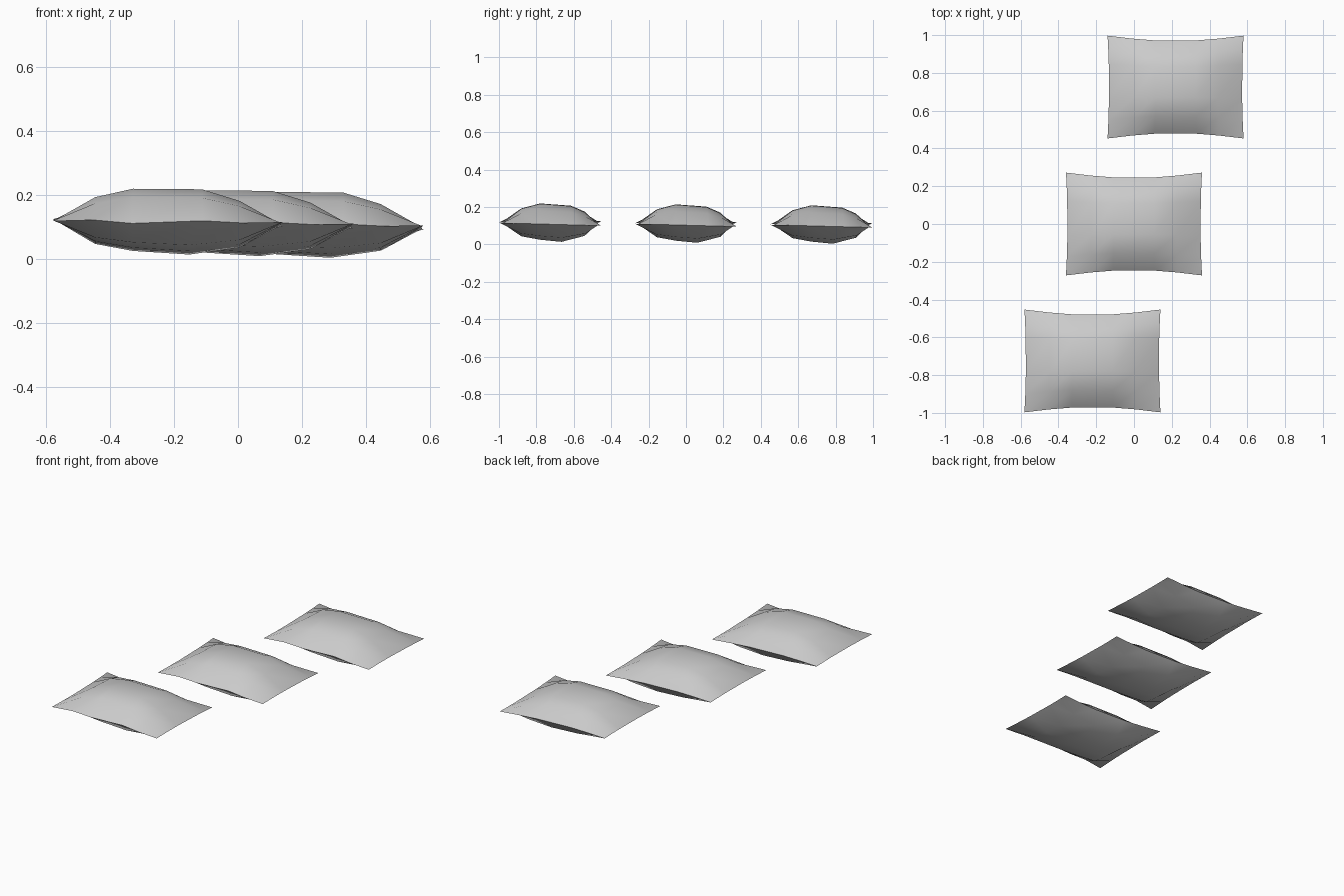
import bpy, bmesh

if "Cube" in bpy.data.objects:
    bpy.data.objects.remove(bpy.data.objects["Cube"])

# grid lines of one pillow and its height profiles (fraction of full thickness)
XT = [-.36, -.23, -.11, .11, .23, .36]
PXT = [0, .70, 1, .98, .60, 0]
YT = [-.27, -.17, -.06, .12, .20, .27]
PYT = [0, .70, 1, .86, .52, 0]
PXB = [0, .66, .88, 1, .74, 0]
PYB = [0, .66, .85, .97, .62, 0]
N = 6


def seam(u, v):
    """Point on the seam surface, sides bowed in between the pointed corners."""
    x = u * (1 - .022 * (1 - (v / .27) ** 2))
    edge = .272 - .029 * (1 - (abs(u) / .36) ** 1.7)
    y = v * edge / .27
    a, b = u / .72 + .5, v / .54 + .5
    z = (.113 * (1 - a) + .110 * a) * (1 - b) + (.120 * (1 - a) + .095 * a) * b
    return x, y, z


def pillow(name, loc):
    bm = bmesh.new()
    top, bot = {}, {}
    for i, u in enumerate(XT):
        for j, v in enumerate(YT):
            x, y, z = seam(u, v)
            rim = i in (0, N - 1) or j in (0, N - 1)
            if rim:
                if j == 0 and 0 < i < N - 1:
                    z += (.004, -.006, .003, -.003)[i - 1]
                top[i, j] = bot[i, j] = bm.verts.new((x, y, z))
            else:
                t = (PXT[i] * PYT[j]) ** .85
                b = (PXB[i] * PYB[j]) ** .9
                top[i, j] = bm.verts.new((x, y, z + (.214 - z) * t))
                # underside sags toward one low point
                bot[i, j] = bm.verts.new((x - .04 * (i == 3), y - .05 * (j == 3),
                                          z + (.006 - z) * b))
    for i in range(N - 1):
        for j in range(N - 1):
            q = [(i, j), (i + 1, j), (i + 1, j + 1), (i, j + 1)]
            # corner cells share all but one vertex between both sides
            bm.faces.new([top[k] for k in q])
            bm.faces.new([bot[k] for k in reversed(q)])
    for f in bm.faces:
        f.smooth = True
    # crisp seam between the two halves
    for e in bm.edges:
        if len(e.link_faces) == 2 and e.link_faces[0].normal.z * e.link_faces[1].normal.z < 0:
            e.smooth = False
    bm.normal_update()
    for e in bm.edges:
        if len(e.link_faces) == 2:
            a, b = e.link_faces
            e.smooth = a.normal.z * b.normal.z > 0
    me = bpy.data.meshes.new(name)
    bm.to_mesh(me)
    bm.free()
    ob = bpy.data.objects.new(name, me)
    bpy.context.collection.objects.link(ob)
    ob.location = loc
    return ob


# three identical pillows in a staggered row
for name, k in (("front_pillow", -1), ("middle_pillow", 0), ("back_pillow", 1)):
    pillow(name, (.22 * k, .725 * k, -.005 * k))
